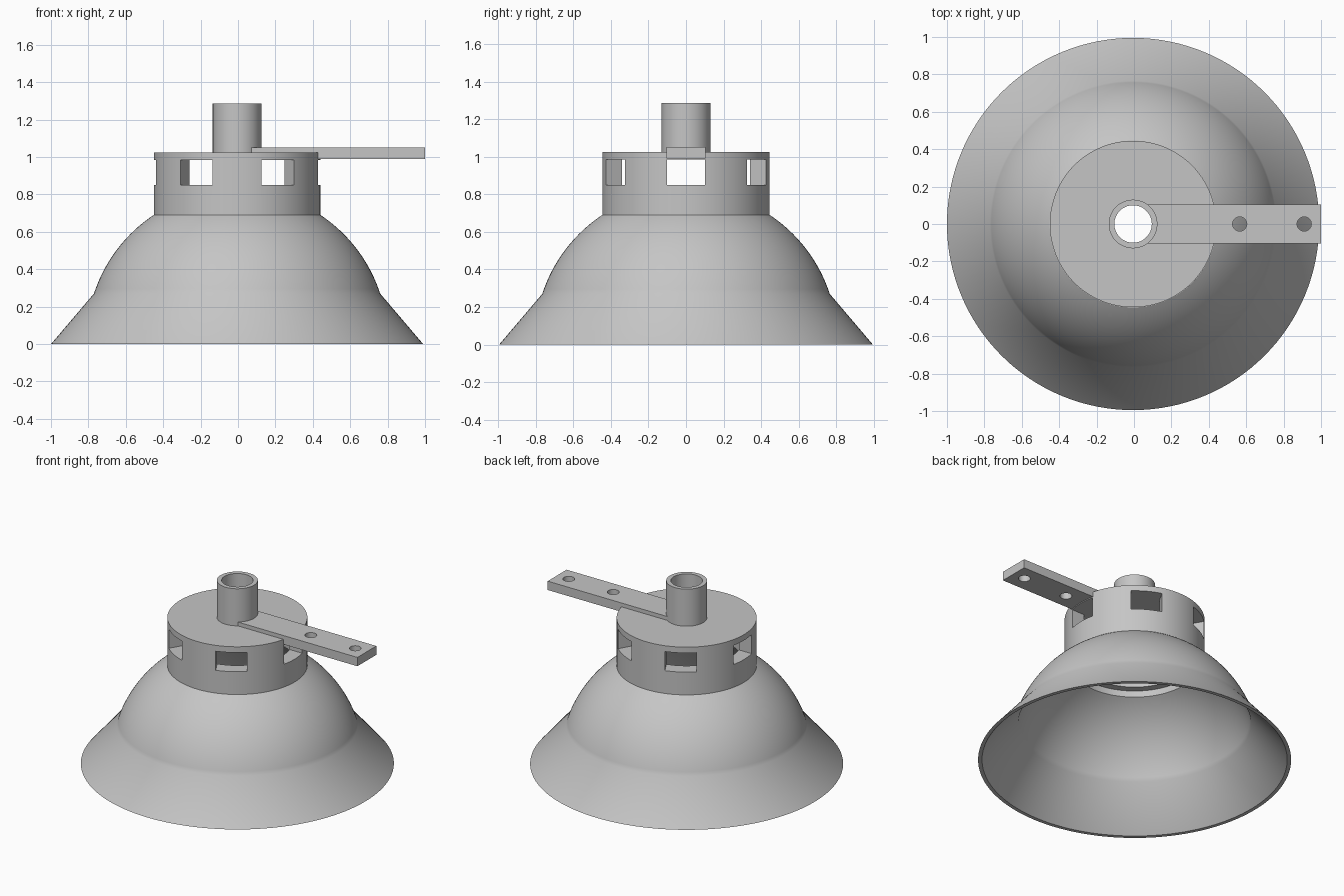
import bpy, bmesh, math
from mathutils import Matrix

cube = bpy.data.objects.get("Cube")
if cube:
    bpy.data.objects.remove(cube, do_unlink=True)

CX = -0.005          # axis of the round body
SEGMENTS = 128

grey = bpy.data.materials.new("plain_grey")
grey.use_nodes = True
COLOUR = (0.56, 0.56, 0.56, 1)
grey.diffuse_color = COLOUR
grey.node_tree.nodes["Principled BSDF"].inputs["Base Color"].default_value = COLOUR


def make_object(name, bm):
    bmesh.ops.recalc_face_normals(bm, faces=bm.faces)
    mesh = bpy.data.meshes.new(name)
    bm.to_mesh(mesh)
    bm.free()
    mesh.materials.append(grey)
    obj = bpy.data.objects.new(name, mesh)
    bpy.context.collection.objects.link(obj)
    return obj


def activate(obj):
    bpy.ops.object.select_all(action='DESELECT')
    obj.select_set(True)
    bpy.context.view_layer.objects.active = obj


def add_box(bm, x0, x1, half_y, z0, z1, angle=0.0):
    """Box along x, turned about the body axis."""
    m = (Matrix.Translation((CX, 0, 0)) @ Matrix.Rotation(angle, 4, 'Z')
         @ Matrix.Translation(((x0 + x1) / 2, 0, (z0 + z1) / 2))
         @ Matrix.Diagonal((x1 - x0, 2 * half_y, z1 - z0, 1)))
    bmesh.ops.create_cube(bm, size=1, matrix=m)


def add_cylinder(bm, x, radius, z0, z1, segments):
    bmesh.ops.create_cone(bm, cap_ends=True, segments=segments, radius1=radius,
                          radius2=radius, depth=z1 - z0,
                          matrix=Matrix.Translation((x, 0, (z0 + z1) / 2)))


def cut(obj, cutter):
    """Subtract the cutter, then remove it."""
    cutter.hide_render = True
    mod = obj.modifiers.new("cut", 'BOOLEAN')
    mod.operation, mod.solver, mod.object = 'DIFFERENCE', 'EXACT', cutter
    activate(obj)
    bpy.ops.object.modifier_apply(modifier=mod.name)
    bpy.data.objects.remove(cutter, do_unlink=True)


def dome_arc(radius, z0, z1, steps=20):
    """Points of a spherical profile between two heights."""
    centre = 0.02
    a0, a1 = (math.asin((z - centre) / radius) for z in (z0, z1))
    angles = [a0 + (a1 - a0) * i / steps for i in range(steps + 1)]
    return [(radius * math.cos(a), centre + radius * math.sin(a)) for a in angles]


# Shade, neck and tube: one closed wall profile turned about the axis
profile = [(0.995, 0)] + dome_arc(0.805, 0.27, 0.69)
profile += [(0.445, 0.69), (0.445, 1.025), (0.13, 1.025), (0.13, 1.285),
            (0.1, 1.285), (0.1, 0.985), (0.35, 0.985), (0.35, 0.735), (0.4, 0.735)]
profile += dome_arc(0.78, 0.69, 0.265) + [(0.97, 0)]

bm = bmesh.new()
rings = []
for s in range(SEGMENTS):
    a = math.tau * s / SEGMENTS
    rings.append([bm.verts.new((CX + r * math.cos(a), r * math.sin(a), z))
                  for r, z in profile])
for s in range(SEGMENTS):
    here, after = rings[s], rings[(s + 1) % SEGMENTS]
    for i in range(len(profile)):
        j = (i + 1) % len(profile)
        bm.faces.new((here[i], after[i], after[j], here[j]))
bmesh.ops.remove_doubles(bm, verts=bm.verts, dist=0.0005)
shade = make_object("lamp_shade", bm)

# Six vent windows around the neck
bm = bmesh.new()
for k in range(6):
    add_box(bm, 0.25, 0.6, 0.1, 0.85, 0.984, k * math.tau / 6)
cut(shade, make_object("vent_cutter", bm))

# Mounting arm with two screw holes, hollowed around the tube bore
bm = bmesh.new()
add_box(bm, 0.065, 1.005, 0.105, 0.99, 1.052)
arm = make_object("mounting_arm", bm)
bm = bmesh.new()
add_cylinder(bm, CX, 0.115, 0.9, 1.2, 64)
for x in (0.565, 0.91):
    add_cylinder(bm, x, 0.038, 0.9, 1.2, 32)
cut(arm, make_object("hole_cutter", bm))

for obj in (shade, arm):
    activate(obj)
    bpy.ops.object.shade_smooth_by_angle(angle=math.radians(30))
